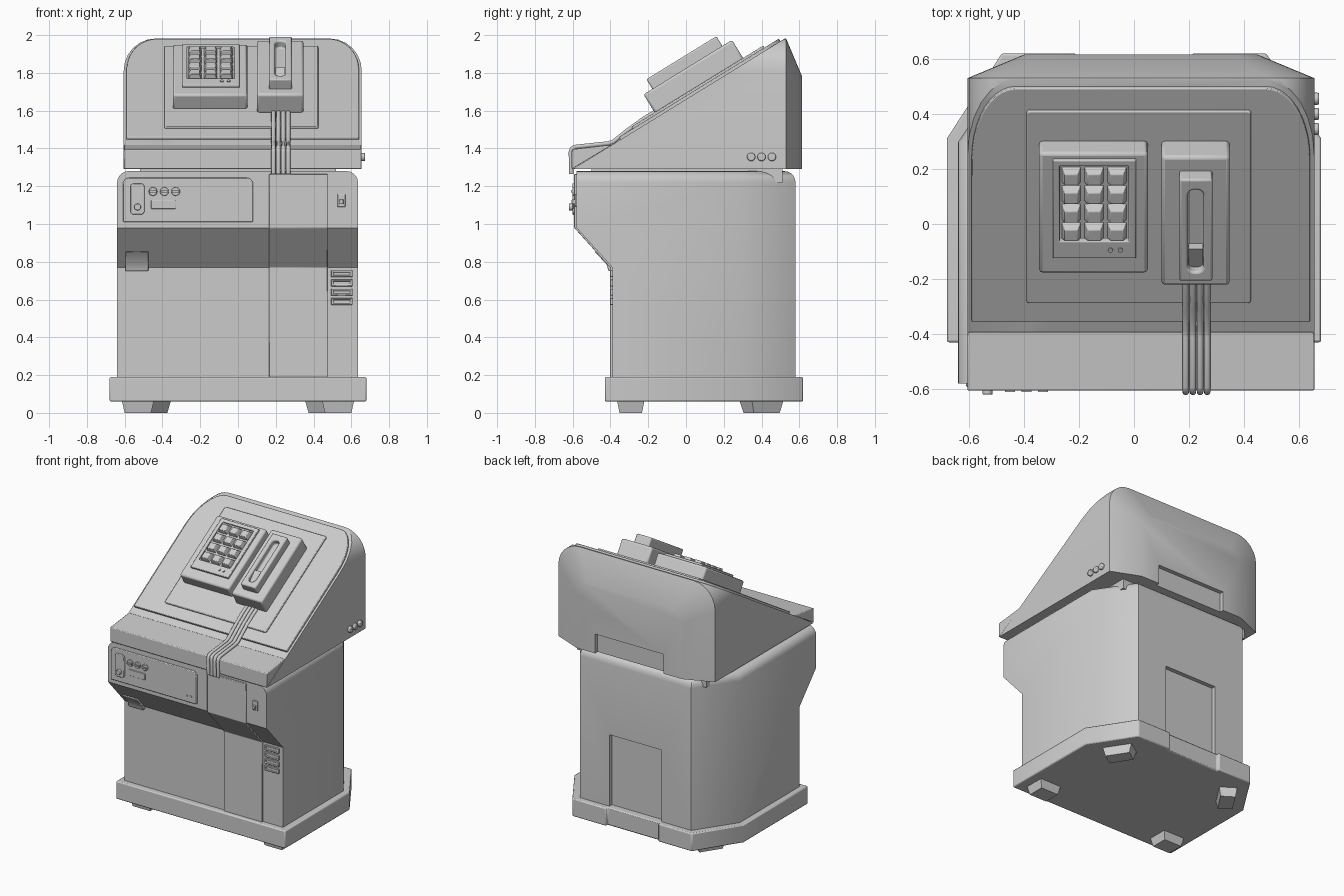
import bpy, bmesh, math
from mathutils import Matrix, Vector

if "Cube" in bpy.data.objects:
    bpy.data.objects.remove(bpy.data.objects["Cube"])

# Frames: 2D outline (u, v) plus extrusion direction w
PLAN = Matrix.Identity(4)                                   # x, y, up
FRONT = Matrix.Rotation(math.pi / 2, 4, 'X')                # x, z, towards the front (-y)
SIDE = Matrix(((0, 0, 1, 0), (1, 0, 0, 0), (0, 1, 0, 0), (0, 0, 0, 1)))  # y, z, towards +x
TILT = math.atan2(0.56, 0.91)
SLOPE = Matrix.Translation((0, -0.39, 1.42)) @ Matrix.Rotation(TILT, 4, 'X')  # x, up slope, off slope


def rect(x0, x1, y0, y1, rt=0, rb=0, k=1, n=6):
    """Rectangle with rounded top (rt) and bottom (rb) corners; k stretches the corners in v."""
    pts = []
    for sx, sy, r, a0 in ((1, 1, rt, 0), (-1, 1, rt, 90), (-1, -1, rb, 180), (1, -1, rb, 270)):
        cx = x1 - r if sx > 0 else x0 + r
        cy = y1 - r * k if sy > 0 else y0 + r * k
        for i in range(n + 1 if r else 1):
            a = math.radians(a0 + 90 * i / n)
            pts.append((cx + r * math.cos(a), cy + r * k * math.sin(a)) if r else (cx, cy))
    return pts


def circle(cx, cy, r, n=16):
    return [(cx + r * math.cos(math.tau * i / n), cy + r * math.sin(math.tau * i / n)) for i in range(n)]


def loft(rings, frame):
    bm = bmesh.new()
    vs = [[bm.verts.new(frame @ Vector(p)) for p in ring] for ring in rings]
    n = len(vs[0])
    for a, b in zip(vs, vs[1:]):
        for i in range(n):
            bm.faces.new((a[i], a[(i + 1) % n], b[(i + 1) % n], b[i]))
    bm.faces.new(vs[0][::-1])
    bm.faces.new(vs[-1])
    bmesh.ops.recalc_face_normals(bm, faces=bm.faces)
    return bm


def slice_off(bm, co, no):
    r = bmesh.ops.bisect_plane(bm, geom=bm.verts[:] + bm.edges[:] + bm.faces[:],
                               plane_co=co, plane_no=no, clear_outer=True)
    bmesh.ops.contextual_create(bm, geom=[e for e in r['geom_cut'] if isinstance(e, bmesh.types.BMEdge)])
    bmesh.ops.recalc_face_normals(bm, faces=bm.faces)


def finish(bm, name, bevel=0, seg=2, cutters=()):
    me = bpy.data.meshes.new(name)
    bm.to_mesh(me)
    bm.free()
    ob = bpy.data.objects.new(name, me)
    bpy.context.collection.objects.link(ob)
    bpy.ops.object.select_all(action='DESELECT')
    bpy.context.view_layer.objects.active = ob
    ob.select_set(True)
    for c in cutters:
        m = ob.modifiers.new("cut", 'BOOLEAN')
        m.operation, m.object = 'DIFFERENCE', c
        bpy.ops.object.modifier_apply(modifier=m.name)
        bpy.data.objects.remove(c)
    if bevel:
        m = ob.modifiers.new("bevel", 'BEVEL')
        m.width, m.segments, m.limit_method = bevel, seg, 'ANGLE'
        m.angle_limit = math.radians(40)
    bpy.ops.object.shade_smooth_by_angle(angle=math.radians(35))
    return ob


def prism(name, pts, lo, hi, frame, bevel=0, taper=1, shift=0, cutters=()):
    cx = (min(p[0] for p in pts) + max(p[0] for p in pts)) / 2
    cy = (min(p[1] for p in pts) + max(p[1] for p in pts)) / 2
    top = [(cx + (x - cx) * taper, cy + (y - cy) * taper + shift, hi) for x, y in pts]
    return finish(loft([[(x, y, lo) for x, y in pts], top], frame), name, bevel, cutters=cutters)


def cutter(pts, lo, hi, frame):
    ob = prism("cutter", pts, lo, hi, frame)
    ob.hide_render = True
    return ob


# Plinth with cut rear corners and a shallow rear notch
half = [(0.68, -0.43), (0.68, 0.31), (0.48, 0.62), (0.21, 0.62), (0.21, 0.60)]
prism("plinth", half + [(-x, y) for x, y in reversed(half)], 0.06, 0.19, PLAN, 0.008)

# Feet: square at the front, turned to the cut corners at the back
for s in (-1, 1):
    prism("front_foot", rect(s * 0.53 - 0.085, s * 0.53 + 0.085, -0.365, -0.22), 0.065, 0, PLAN, 0, 0.82)
    turn = Matrix.Translation((s * 0.46, 0.40, 0)) @ Matrix.Rotation(-s * 0.99, 4, 'Z')
    prism("rear_foot", rect(-0.1, 0.1, -0.06, 0.06), 0.065, 0, turn, 0, 0.82)

# Cabinet body: side profile, cut rear corners, rounded top
front = [(-0.39, 0.18), (-0.39, 0.77), (-0.58, 0.98), (-0.58, 1.28)]
prof = front + [(0.58, 1.28), (0.58, 0.18)]
bm = loft([[(y, z, x) for y, z in prof] for x in (-0.64, 0.635)], SIDE)
for s in (-1, 1):
    slice_off(bm, (s * 0.638, 0.30, 0), (s * 0.28, 0.19, 0))
edges = [e for e in bm.edges if all(v.co.z > 1.27 for v in e.verts) and max(v.co.y for v in e.verts) > 0]
bmesh.ops.bevel(bm, geom=edges, offset=0.06, segments=5, profile=0.5, affect='EDGES')
finish(bm, "cabinet", cutters=[cutter(rect(-0.21, 0.21, 0.15, 0.71), -0.7, -0.55, FRONT)])

# Raised strip running down the cabinet front
strip = [(y - 0.012, z) for y, z in front[:3]] + [(-0.592, 1.265), (-0.55, 1.265), (-0.55, 0.99),
                                                 (-0.36, 0.78), (-0.36, 0.18)]
prism("front_strip", strip, 0.165, 0.475, SIDE, 0.004)

# Control plate with slot plate, knobs, label and screws
prism("control_plate", rect(-0.61, 0.08, 1.01, 1.245, 0.035, 0.008), 0.57, 0.592, FRONT, 0.005)
prism("slot_plate", rect(-0.57, -0.495, 1.05, 1.215, 0.02, 0.02), 0.585, 0.602, FRONT, 0.004)
prism("slot_knob", circle(-0.532, 1.09, 0.018), 0.59, 0.62, FRONT, 0.003)
for x in (-0.45, -0.39, -0.33):
    prism("dial", circle(x, 1.172, 0.023), 0.585, 0.602, FRONT, 0.003)
    prism("dial_grip", rect(x - 0.018, x + 0.018, 1.167, 1.177), 0.6, 0.61, FRONT)
prism("small_window", rect(-0.46, -0.33, 1.08, 1.125), 0.585, 0.598, FRONT, 0.003)
for x in (0.0, 0.035):
    prism("screw", circle(x, 1.055, 0.009, 10), 0.585, 0.597, FRONT)

# Switch and vents on the right of the front
prism("switch_frame", rect(0.527, 0.568, 1.09, 1.16), 0.57, 0.588, FRONT, 0.003)
prism("switch_lever", rect(0.537, 0.558, 1.105, 1.13), 0.58, 0.605, FRONT, 0.003)
for z in (0.737, 0.688, 0.639, 0.59):
    prism("vent", rect(0.492, 0.607, z - 0.018, z + 0.018), 0.38, 0.402, FRONT, 0.006,
          cutters=[cutter(rect(0.503, 0.596, z - 0.009, z + 0.009), 0.395, 0.42, FRONT)])

# Wedge under the front overhang
prism("coin_tray", [(-0.485, 0.855), (-0.42, 0.785), (-0.41, 0.75), (-0.37, 0.75), (-0.37, 0.855)],
      -0.595, -0.475, SIDE, 0.004)

# Hood: arched loft with a tapered back, sliced by the sloping front
outer, inner = rect(-0.605, 0.655, 1.29, 1.982, 0.17), rect(-0.40, 0.45, 1.29, 1.78, 0.09)
bm = loft([[(x, z, w) for x, z in pts] for pts, w in ((outer, 0.62), (outer, -0.53), (inner, -0.615))], FRONT)
slice_off(bm, (0, -0.39, 1.42), (0, -math.sin(TILT), math.cos(TILT)))
finish(bm, "hood", cutters=[cutter(rect(-0.25, 0.30, 1.2, 1.43), -0.7, -0.585, FRONT)])
prism("hood_lip", [(-0.605, 1.29), (-0.605, 1.395), (-0.39, 1.42)], -0.605, 0.655, SIDE, 0.005)
prism("neck", rect(-0.52, 0.52, -0.5, 0.51), 1.22, 1.3, PLAN)
for y in (0.345, 0.40, 0.455):
    prism("hood_bolt", circle(y, 1.355, 0.022), 0.65, 0.673, SIDE, 0.006)

# Sloping panels
prism("slope_panel", rect(-0.59, 0.64, 0.05, 1.045, 0.16, 0, 1.9, 10), -0.005, 0.016, SLOPE, 0.004)
prism("inner_panel", rect(-0.39, 0.425, 0.135, 0.955, 0.012, 0.012), 0.01, 0.028, SLOPE, 0.005)

# Keypad
prism("keypad_body", rect(-0.345, 0.05, 0.317, 0.83), 0.02, 0.115, SLOPE, 0.012)
prism("keypad_plate", rect(-0.295, 0.008, 0.39, 0.808), 0.105, 0.13, SLOPE, 0.004,
      cutters=[cutter(rect(-0.27, -0.02, 0.462, 0.783), 0.117, 0.2, SLOPE)])
for x in (-0.228, -0.145, -0.062):
    for v in (0.504, 0.583, 0.662, 0.741):
        prism("key", rect(x - 0.037, x + 0.037, v - 0.036, v + 0.036), 0.11, 0.146, SLOPE, 0.003, 0.65, -0.006)
for x in (-0.085, -0.05):
    prism("keypad_lamp", circle(x, 0.428, 0.009, 10), 0.125, 0.136, SLOPE)

# Handset cradle with slotted grip
prism("cradle", rect(0.10, 0.347, 0.28, 0.83), 0.02, 0.14, SLOPE, 0.012)
prism("grip", rect(0.165, 0.285, 0.335, 0.77), 0.13, 0.2, SLOPE, 0.008,
      cutters=[cutter(rect(0.196, 0.252, 0.375, 0.725, 0.026, 0.026), 0.155, 0.3, SLOPE)])
wedge = prism("slot_wedge", [(0.376, 0.15), (0.376, 0.165), (0.47, 0.192), (0.47, 0.15)], 0.198, 0.25,
              SLOPE @ SIDE)

# Ribbon of cords running over the lip
for i in range(4):
    cu = bpy.data.curves.new("cord", 'CURVE')
    cu.dimensions, cu.bevel_depth, cu.bevel_resolution = '3D', 0.012, 3
    cu.use_fill_caps = True
    path = [(-0.15, 1.60), (-0.22, 1.56), (-0.31, 1.495), (-0.385, 1.435), (-0.41, 1.427),
            (-0.59, 1.408), (-0.605, 1.398), (-0.61, 1.38), (-0.607, 1.265)]
    sp = cu.splines.new('POLY')
    sp.points.add(len(path) - 1)
    for p, (y, z) in zip(sp.points, path):
        p.co = (0.188 + 0.026 * i, y, z, 1)
    sp.use_smooth = True
    bpy.context.collection.objects.link(bpy.data.objects.new("cord", cu))
